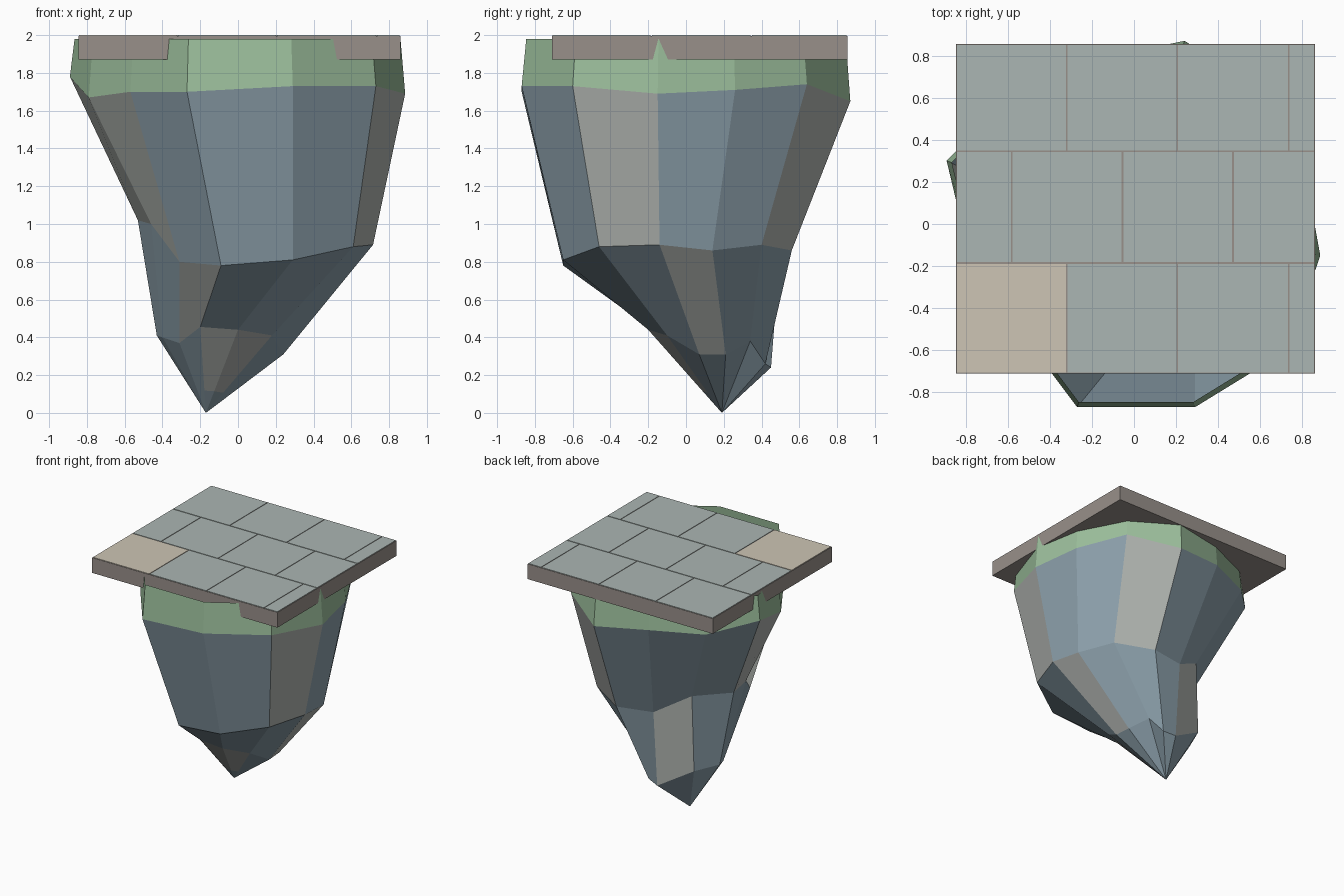
import bpy
import bmesh
from mathutils import Vector

default_cube = bpy.data.objects.get("Cube")
if default_cube:
    bpy.data.objects.remove(default_cube, do_unlink=True)


def make_material(name, hex_code):
    """Flat material from a display colour, converted to linear."""
    channels = [int(hex_code[i:i + 2], 16) / 255 for i in (0, 2, 4)]
    linear = [((c + 0.055) / 1.055) ** 2.4 for c in channels] + [1.0]
    material = bpy.data.materials.new(name)
    material.use_nodes = True
    material.diffuse_color = linear
    shader = material.node_tree.nodes["Principled BSDF"]
    shader.inputs["Base Color"].default_value = linear
    shader.inputs["Roughness"].default_value = 0.9
    return material


blue_rock = make_material("blue rock", "8ca0ab")
grey_rock = make_material("grey rock", "b0b4b0")
grass = make_material("grass green", "9cbf9c")
mortar = make_material("brown mortar", "98908a")
paving = make_material("grey paving", "abb6b3")
sand = make_material("sand paving", "cdc5b5")


def finish(name, bm, materials):
    mesh = bpy.data.meshes.new(name)
    bm.to_mesh(mesh)
    bm.free()
    for material in materials:
        mesh.materials.append(material)
    obj = bpy.data.objects.new(name, mesh)
    bpy.context.collection.objects.link(obj)
    return obj


def add_box(name, x_range, y_range, z_range, material):
    bm = bmesh.new()
    bmesh.ops.create_cube(bm, size=1)
    for vert in bm.verts:
        for axis, (low, high) in enumerate((x_range, y_range, z_range)):
            vert.co[axis] = high if vert.co[axis] > 0 else low
    return finish(name, bm, [material])


def bridge(bm, upper, lower, pick_index):
    """Join two rings of corners, colouring each column by pick_index."""
    count = len(upper)
    for i in range(count):
        j = (i + 1) % count
        face = bm.faces.new((lower[i], lower[j], upper[j], upper[i]))
        face.material_index = pick_index(i)


# Rock cross-sections, counter-clockwise from the front left corner
shoulder = [
    (-.27, -.87, 1.7), (.29, -.87, 1.73), (.73, -.6, 1.73), (.885, -.15, 1.69),
    (.81, .26, 1.71), (.61, .64, 1.74), (.24, .87, 1.65), (-.2, .78, 1.7),
    (-.6, .6, 1.7), (-.89, .3, 1.78), (-.79, -.12, 1.67), (-.57, -.47, 1.7)]
waist = [
    (-.09, -.65, .78), (.29, -.65, .81), (.61, -.46, .88), (.715, -.14, .89),
    (.69, .14, .86), (.54, .4, .89), (.25, .56, .86), (-.05, .5, .87),
    (-.32, .38, 1.03), (-.53, .13, 1.02), (-.46, -.13, 1), (-.31, -.4, .8)]
ankle = [
    (-.2, -.2, .455), (0, -.2, .44), (.18, -.1, .41), (.24, .07, .31),
    (.23, .21, .31), (.13, .34, .38), (.05, .42, .26), (-.05, .45, .24),
    (-.34, .38, .41), (-.43, .17, .41), (-.4, .08, .4), (-.31, -.05, .37)]
tip = Vector((-.17, .19, 0))
rim = [(x * .972, y * .972, 1.98) for x, y, z in shoulder]
toe = [tip.lerp(Vector(point), .26) for point in ankle]

# Grass band: open collar around the top of the rock
bm = bmesh.new()
rings = [[bm.verts.new(p) for p in ring] for ring in (rim, shoulder)]
bridge(bm, rings[0], rings[1], lambda i: 0)
finish("grass_band", bm, [grass])

# Rock body: b is a blue facet, g is a grey facet
bm = bmesh.new()
rings = [[bm.verts.new(p) for p in ring] for ring in (shoulder, waist, ankle, toe)]
patterns = ("bbgbbgbbbggb", "bbbgbbbgbbbg", "ggbbbbbbbbbb")
for upper, lower, pattern in zip(rings, rings[1:], patterns):
    bridge(bm, upper, lower, lambda i: "bg".index(pattern[i]))
point = bm.verts.new(tip)
for corner, following in zip(rings[-1], rings[-1][1:] + rings[-1][:1]):
    bm.faces.new((point, following, corner))
finish("hanging_rock", bm, [blue_rock, grey_rock])

# Slab under the paving
left, right, front, back = -.845, .86, -.71, .855
add_box("paving_base", (left, right), (front, back), (1.87, 1.996), mortar)

# Paving stones in three staggered rows
row_edges = (front, -.185, .345, back)
straight = (left, -.32, .205, .735, right)
staggered = (left, -.58, -.055, .47, right)
gap = .004
for row in range(3):
    joints = staggered if row == 1 else straight
    for column in range(4):
        is_sand = row == 0 and column == 0
        add_box(
            f"paving_stone_{row}_{column}",
            (joints[column] + gap, joints[column + 1] - gap),
            (row_edges[row] + gap, row_edges[row + 1] - gap),
            (1.993, 2),
            sand if is_sand else paving)
